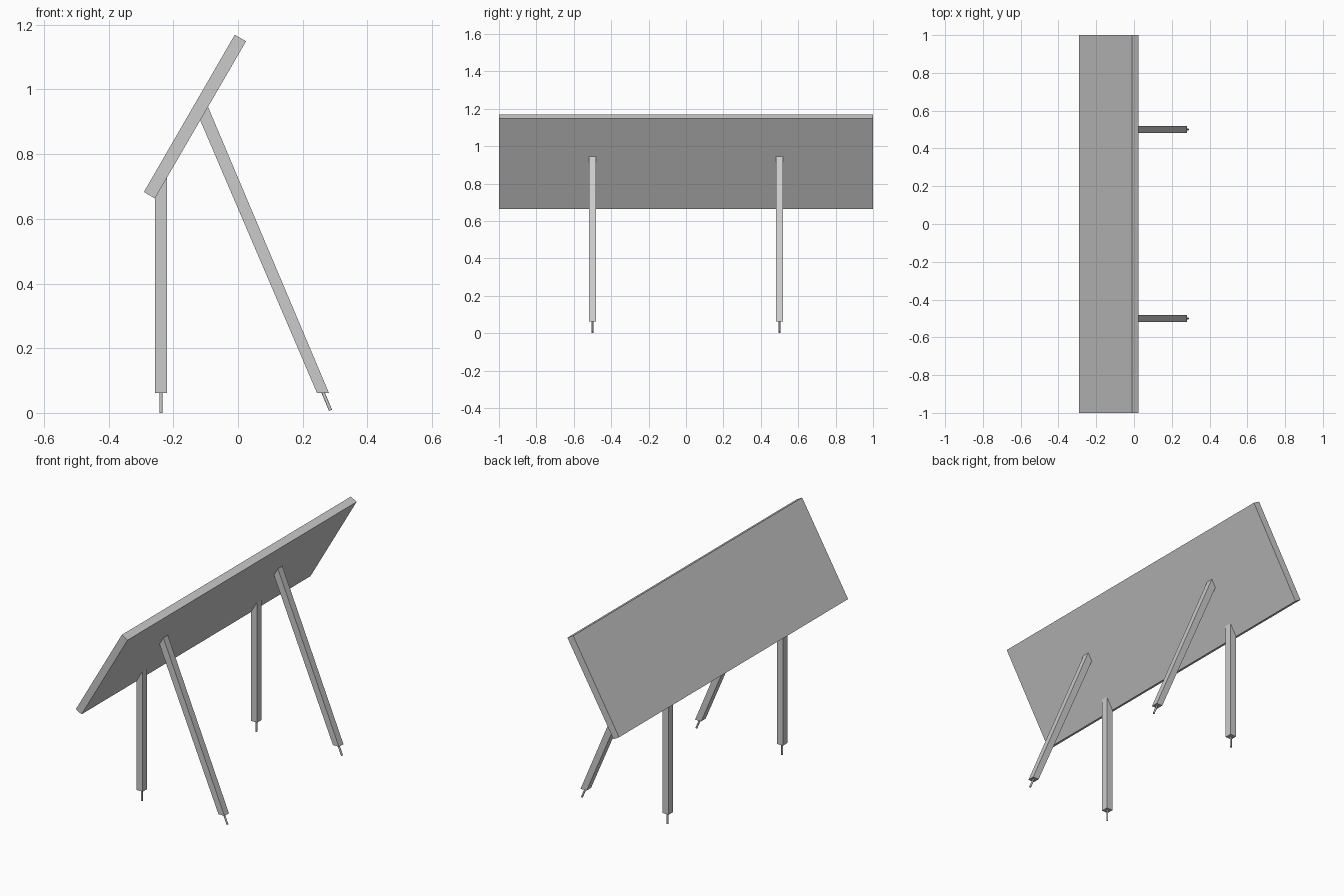
import bpy, bmesh
from mathutils import Vector

cube = bpy.data.objects.get("Cube")
if cube:
    bpy.data.objects.remove(cube, do_unlink=True)

grey = bpy.data.materials.new("light_grey")
grey.use_nodes = True
colour = (0.6, 0.6, 0.6, 1)
grey.diffuse_color = colour
grey.node_tree.nodes["Principled BSDF"].inputs["Base Color"].default_value = colour


def add_object(name, bm):
    bmesh.ops.recalc_face_normals(bm, faces=bm.faces)
    mesh = bpy.data.meshes.new(name)
    bm.to_mesh(mesh)
    bm.free()
    mesh.materials.append(grey)
    obj = bpy.data.objects.new(name, mesh)
    bpy.context.collection.objects.link(obj)
    return obj


def prism(name, profile, y, width):
    """Extrude a side profile (x, z) along y."""
    bm = bmesh.new()
    face = bm.faces.new([bm.verts.new((x, y - width / 2, z)) for x, z in profile])
    ext = bmesh.ops.extrude_face_region(bm, geom=[face])
    moved = [v for v in ext["geom"] if isinstance(v, bmesh.types.BMVert)]
    bmesh.ops.translate(bm, verts=moved, vec=(0, width, 0))
    return add_object(name, bm)


def pin(name, top, bottom, radius=0.005):
    """Thin round peg between two points."""
    top, bottom = Vector(top), Vector(bottom)
    axis = top - bottom
    bm = bmesh.new()
    bmesh.ops.create_cone(bm, cap_ends=True, segments=12, radius1=radius,
                          radius2=radius, depth=axis.length)
    bmesh.ops.rotate(bm, verts=bm.verts, cent=(0, 0, 0),
                     matrix=axis.to_track_quat('Z', 'Y').to_matrix())
    bmesh.ops.translate(bm, verts=bm.verts, vec=(top + bottom) / 2)
    obj = add_object(name, bm)
    for p in obj.data.polygons:
        p.use_smooth = len(p.vertices) == 4


# Tilted board
prism("board", [(-0.291, 0.683), (-0.257, 0.663), (0.025, 1.149), (-0.01, 1.169)], 0, 2)

# Two pairs of legs, cut to meet the underside of the board, each on a ground pin
for side, y in (("left", 0.5), ("right", -0.5)):
    prism("upright_leg_" + side,
          [(-0.257, 0.062), (-0.219, 0.062), (-0.219, 0.729), (-0.257, 0.663)], y, 0.039)
    prism("slanted_leg_" + side,
          [(0.244, 0.062), (0.281, 0.062), (-0.093, 0.947), (-0.117, 0.905)], y, 0.039)
    pin("upright_pin_" + side, (-0.238, y, 0.07), (-0.238, y, 0))
    pin("slanted_pin_" + side, (0.26, y, 0.07), (0.286, y, 0.008))
